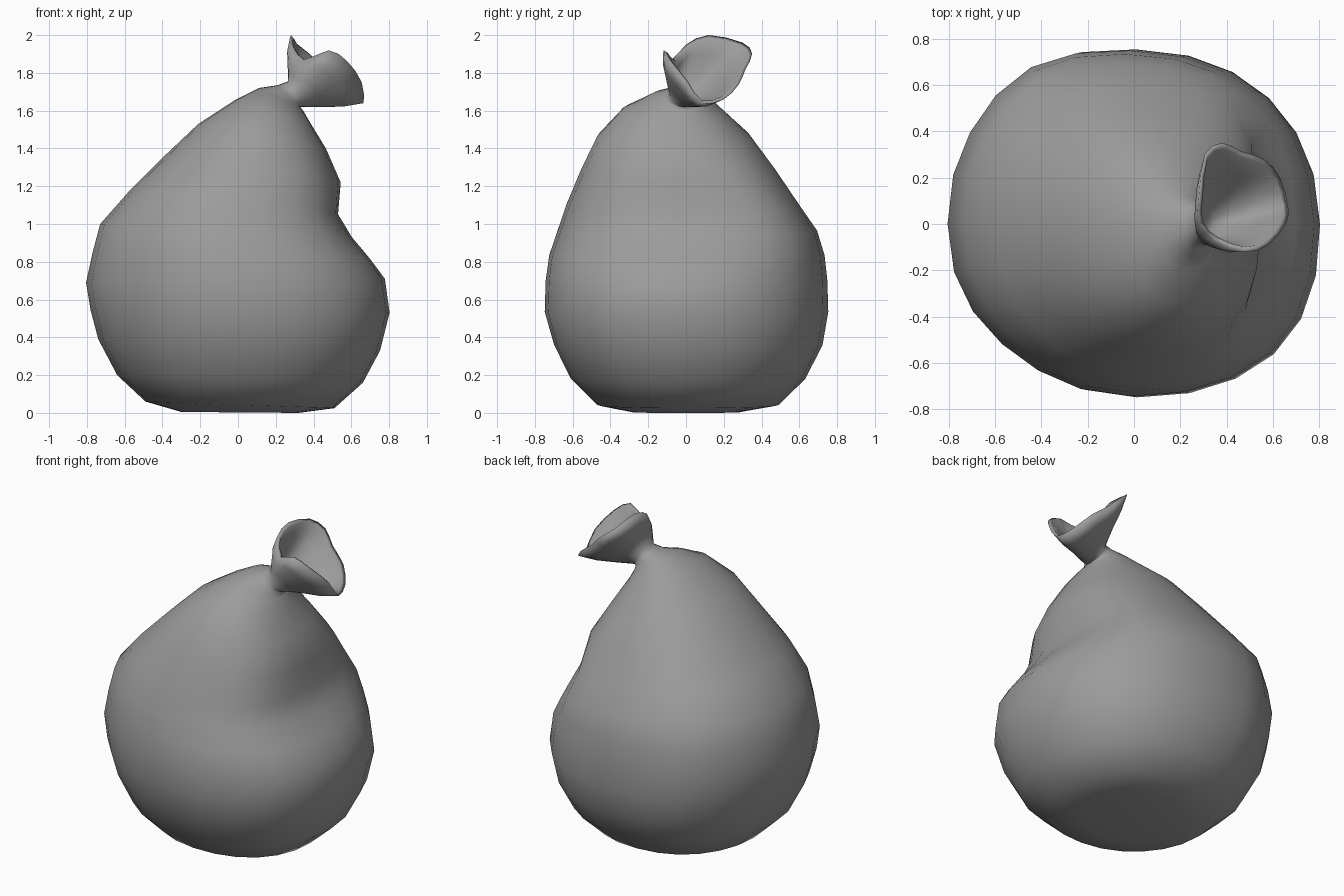
import bpy, bmesh
from math import sin, cos, pi, copysign
from mathutils import Vector

if "Cube" in bpy.data.objects:
    bpy.data.objects.remove(bpy.data.objects["Cube"])

N = 24


def bend(v, e=0.93):
    # slightly squared-off circle
    return copysign(abs(v) ** e, v)


def bump(t, degrees, power=8):
    # outward push centred on one direction (0 = -x, 90 = -y)
    a = degrees * pi / 180
    return Vector((-cos(a), -sin(a), 0)) * max(0, cos(t - a)) ** power


def body_ring(xl, zl, xr, zr, y0, y1, back=0.0, front=0.0):
    # closed loop leaning from left to right point, with uneven corners
    size = ((xr - xl) / 1.6) ** 3
    pts = []
    for i in range(N):
        t = 2 * pi * i / N
        c, s = bend(cos(t)), bend(sin(t))
        p = Vector(((xl + xr) / 2 - (xr - xl) / 2 * c,
                    (y0 + y1) / 2 - (y1 - y0) / 2 * s,
                    (zl + zr) / 2 + (zl - zr) / 2 * c))
        p += bump(t, 222) * back + bump(t, 137) * front
        p += (bump(t, 300, 14) * 0.03 - bump(t, 50) * 0.03
              + bump(t, 140) * 0.03) * size
        pts.append(p)
    return pts


def smooth_loop(pts):
    # double the points of a closed loop
    pts = [Vector(p) for p in pts]
    n, out = len(pts), []
    for i in range(n):
        a, b, c, d = pts[i - 1], pts[i], pts[(i + 1) % n], pts[(i + 2) % n]
        out += [b, (9 * (b + c) - a - d) / 16]
    return out


def blend(a, b, f):
    return [p.lerp(q, f) for p, q in zip(a, b)]


def shrink(ring, amount):
    m = sum(ring, Vector()) / len(ring)
    return [p + (m - p).normalized() * amount for p in ring]


# sack body: left x, z, right x, z, front y, back y, corner bulges
profile = [
    (-0.30, 0.005, 0.32, 0.00, -0.28, 0.28),
    (-0.49, 0.06, 0.51, 0.025, -0.47, 0.49),
    (-0.64, 0.20, 0.66, 0.16, -0.61, 0.63),
    (-0.74, 0.39, 0.75, 0.33, -0.70, 0.72),
    (-0.78, 0.54, 0.80, 0.53, -0.75, 0.75),
    (-0.805, 0.69, 0.775, 0.71, -0.745, 0.745),
    (-0.77, 0.85, 0.69, 0.82, -0.725, 0.73, 0.03, 0.02),
    (-0.73, 1.00, 0.595, 0.93, -0.68, 0.69, 0.07, 0.03),
    (-0.58, 1.17, 0.52, 1.05, -0.63, 0.59, 0.09, 0.04),
    (-0.39, 1.36, 0.54, 1.22, -0.555, 0.47, 0.04, 0.01),
    (-0.21, 1.53, 0.465, 1.40, -0.47, 0.34),
    (-0.01, 1.66, 0.38, 1.54, -0.34, 0.19),
    (0.11, 1.72, 0.345, 1.60, -0.20, 0.12),
    (0.21, 1.735, 0.33, 1.62, -0.11, 0.095),
]
rings = [body_ring(*p) for p in profile]

# pinched neck
neck = body_ring(0.265, 1.755, 0.335, 1.62, -0.085, 0.085)

# flared wavy mouth
rim = smooth_loop([
    (0.28, 0.12, 2.00), (0.28, 0.00, 1.95), (0.35, -0.075, 1.87),
    (0.48, -0.12, 1.92), (0.58, -0.09, 1.86), (0.655, 0.00, 1.75),
    (0.665, 0.08, 1.64), (0.63, 0.20, 1.66), (0.56, 0.28, 1.74),
    (0.46, 0.315, 1.82), (0.38, 0.35, 1.90), (0.305, 0.30, 1.96)])
rings += [neck, shrink(blend(neck, rim, 0.3), -0.008),
          shrink(blend(neck, rim, 0.65), -0.015), rim]

# inside of the mouth
for f, s in ((0.98, 0.022), (0.65, 0.015), (0.3, 0.025), (0.1, 0.04)):
    rings.append(shrink(blend(neck, rim, f), s))

bm = bmesh.new()
loops = [[bm.verts.new(p) for p in r] for r in rings]
for a, b in zip(loops, loops[1:]):
    for i in range(N):
        j = (i + 1) % N
        bm.faces.new((a[i], a[j], b[j], b[i]))
for loop, tip in ((loops[0], (0.0, 0.0, 0.015)), (loops[-1], (0.31, 0.0, 1.70))):
    v = bm.verts.new(tip)
    for i in range(N):
        bm.faces.new((loop[i], loop[(i + 1) % N], v))
bmesh.ops.recalc_face_normals(bm, faces=bm.faces)
for f in bm.faces:
    f.smooth = True
mesh = bpy.data.meshes.new("sack")
bm.to_mesh(mesh)
bm.free()
sack = bpy.data.objects.new("sack", mesh)
bpy.context.collection.objects.link(sack)

# dark grey cloth
cloth = bpy.data.materials.new("cloth")
cloth.diffuse_color = (0.33, 0.33, 0.33, 1)
cloth.use_nodes = True
cloth.node_tree.nodes["Principled BSDF"].inputs["Base Color"].default_value = cloth.diffuse_color
mesh.materials.append(cloth)
